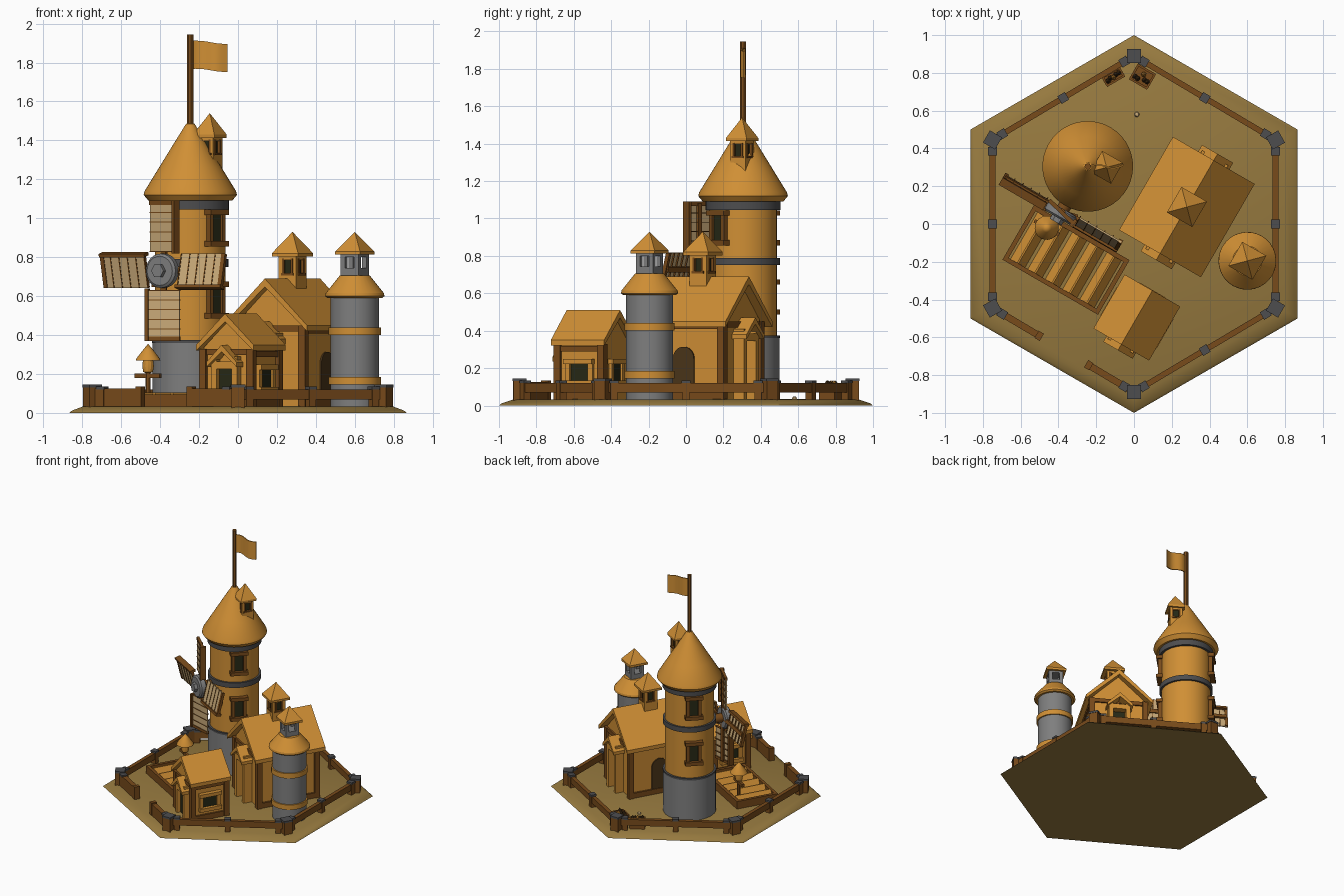
import bpy, bmesh, math, random
from mathutils import Matrix, Vector

if "Cube" in bpy.data.objects:
    bpy.data.objects.remove(bpy.data.objects["Cube"])

random.seed(3)

def material(name, r, g, b):
    m = bpy.data.materials.new(name)
    m.diffuse_color = (r, g, b, 1)
    m.use_nodes = True
    m.node_tree.nodes["Principled BSDF"].inputs["Base Color"].default_value = m.diffuse_color
    return m

ORANGE = material("warm ochre", 0.63, 0.275, 0.035)
BROWN = material("brown timber", 0.19, 0.07, 0.011)
SHADE = material("dark timber", 0.07, 0.035, 0.010)
EARTH = material("earth", 0.31, 0.195, 0.05)
GREY = material("stone grey", 0.21, 0.21, 0.21)
DARK = material("dark grey", 0.075, 0.075, 0.078)
CREAM = material("cream cloth", 0.58, 0.40, 0.19)
PANE = material("dark pane", 0.02, 0.022, 0.008)

def rot(deg, axis='Z'):
    return Matrix.Rotation(math.radians(deg), 4, axis)

def frame(x, y, z=0, deg=-30):
    return Matrix.Translation((x, y, z)) @ rot(deg)

I = Matrix()

def mesh(name, verts, faces, mat, M=I):
    bm = bmesh.new()
    vs = [bm.verts.new(v) for v in verts]
    for f in faces:
        bm.faces.new([vs[i] for i in f])
    bmesh.ops.remove_doubles(bm, verts=bm.verts, dist=1e-5)
    bmesh.ops.recalc_face_normals(bm, faces=bm.faces)
    me = bpy.data.meshes.new(name)
    bm.to_mesh(me)
    bm.free()
    me.materials.append(mat)
    ob = bpy.data.objects.new(name, me)
    ob.matrix_world = M
    bpy.context.collection.objects.link(ob)
    return ob

def prism(name, poly, y0, y1, mat, M=I):
    """Extrude an x-z outline along y."""
    n = len(poly)
    vs = [(x, y0, z) for x, z in poly] + [(x, y1, z) for x, z in poly]
    fs = [(i, (i + 1) % n, n + (i + 1) % n, n + i) for i in range(n)]
    return mesh(name, vs, fs + [tuple(range(n)), tuple(range(n, 2 * n))], mat, M)

def box(name, x0, x1, y0, y1, z0, z1, mat, M=I):
    return prism(name, [(x0, z0), (x1, z0), (x1, z1), (x0, z1)], y0, y1, mat, M)

def lathe(name, prof, n, mat, M=I, off=0):
    """Revolve an r-z profile; points on the axis become tips."""
    vs, rings = [], []
    for r, z in prof:
        if r == 0:
            rings.append([len(vs)] * n)
            vs.append((0, 0, z))
        else:
            rings.append(list(range(len(vs), len(vs) + n)))
            for k in range(n):
                a = 2 * math.pi * k / n + math.radians(off)
                vs.append((r * math.cos(a), r * math.sin(a), z))
    fs = []
    for a, b in zip(rings, rings[1:]):
        for k in range(n):
            q = [a[k], a[(k + 1) % n], b[(k + 1) % n], b[k]]
            fs.append(tuple(dict.fromkeys(q)))
    return mesh(name, vs, fs, mat, M)

def gable(name, w, y0, y1, eave, ridge, t, M):
    prism(name, [(-w, eave - t), (-w, eave), (0, ridge), (w, eave), (w, eave - t), (0, ridge - 1.4 * t)], y0, y1, ORANGE, M)

def window(name, w, z0, z1, M, trim=BROWN, t=0.012):
    """Window on a wall facing local +x at x = 0."""
    box(name + "_pane", -0.01, 0.006, -w, w, z0, z1, PANE, M)
    for s in (-1, 1):
        box(name + "_jamb", -0.01, 0.018, s * (w + t) - t, s * (w + t) + t, z0, z1, trim, M)
    for z in (z0, z1):
        box(name + "_sill", -0.02, 0.032, -w - 0.034, w + 0.034, z - 0.014, z + 0.014, trim, M)

def lantern(name, M, h, wall, roof_h, half, over, is_open=False):
    """Small square turret with corner posts and pyramid roof."""
    p = 0.013
    for sx in (-1, 1):
        for sy in (-1, 1):
            cx, cy = sx * (half - p), sy * (half - p)
            box(name + "_post", cx - p, cx + p, cy - p, cy + p, 0, h, wall, M)
    box(name + "_base", -half, half, -half, half, -0.06, h * 0.35, wall, M)
    box(name + "_head", -half, half, -half, half, h * 0.8, h, wall, M)
    if not is_open:
        q = half - 0.014
        box(name + "_panes", -q, q, -q, q, 0, h, PANE, M)
        for k in range(4):
            F = M @ rot(90 * k)
            for s in (-1, 1):
                box(name + "_trim", half - 0.012, half + 0.003, s * 0.026 - 0.006, s * 0.026 + 0.006, h * 0.3, h * 0.85, BROWN, F)
            box(name + "_trim_sill", half - 0.012, half + 0.006, -0.036, 0.036, h * 0.28, h * 0.36, BROWN, F)
    lathe(name + "_roof", [(0, h - 0.01), (over, h - 0.012), (over, h + 0.005), (0, h + roof_h)], 4, ORANGE, M, 45)

# ground plate
lathe("ground", [(0, 0), (1, 0), (0.985, 0.012), (0.92, 0.033), (0, 0.035)], 6, EARTH, off=30)

# round tower
T = frame(-0.245, 0.305)
lathe("tower_stone_base", [(0, 0.01), (0.195, 0.01), (0.195, 0.36), (0.18, 0.37)], 40, GREY, T)
lathe("tower_wall", [(0.182, 0.3), (0.182, 1.08)], 40, ORANGE, T)
lathe("tower_base_ring", [(0.18, 0.36), (0.198, 0.36), (0.198, 0.375), (0.18, 0.375)], 40, DARK, T)
lathe("tower_band", [(0.18, 0.75), (0.197, 0.75), (0.197, 0.79), (0.18, 0.79)], 40, DARK, T)
lathe("tower_top_band", [(0.18, 1.045), (0.2, 1.045), (0.2, 1.10), (0.18, 1.10)], 40, DARK, T)
lathe("tower_roof", [(0, 1.09), (0.215, 1.09), (0.24, 1.12), (0.235, 1.14), (0.16, 1.262), (0.08, 1.392), (0.022, 1.485), (0, 1.495)], 40, ORANGE, T)
for az in (-45, 135):
    for z in (0.5, 0.87):
        window("tower_window", 0.032, z, z + 0.16, frame(-0.245, 0.305, 0, az) @ Matrix.Translation((0.183, 0, 0)))
lantern("roof_dormer", frame(-0.145, 0.3, 1.285), 0.14, ORANGE, 0.115, 0.047, 0.09)

# flag
lathe("flag_pole", [(0, 1.4), (0.017, 1.4), (0.017, 1.945), (0, 1.945)], 8, BROWN, T)
N = 12
fv = []
for i in range(N + 1):
    u = i / N
    for z in (1.768, 1.912):
        for d in (-0.004, 0.004):
            fv.append((-0.235 + 0.182 * u, 0.305 + d + 0.01 * math.sin(u * 7), z - 0.015 * u + 0.003 * math.sin(u * 6)))
ff = [(0, 1, 3, 2), (4 * N, 4 * N + 1, 4 * N + 3, 4 * N + 2)]
for i in range(N):
    for a, b in ((0, 1), (1, 3), (3, 2), (2, 0)):
        ff.append((4 * i + a, 4 * i + b, 4 * i + 4 + b, 4 * i + 4 + a))
mesh("flag", fv, ff, ORANGE)

# windmill: hub faces the tower's local -y
H = T @ Matrix.Translation((0, 0, 0.73))
A = H @ rot(90, 'X')
lathe("hub_axle", [(0, 0.15), (0.035, 0.15), (0.035, 0.3), (0, 0.3)], 16, BROWN, A)
lathe("hub_disc", [(0, 0.26), (0.075, 0.26), (0.088, 0.27), (0.088, 0.305), (0.075, 0.315), (0, 0.315)], 24, GREY, A)
lathe("hub_nut", [(0, 0.3), (0.036, 0.3), (0.036, 0.34), (0, 0.34)], 6, GREY, A)
for k in range(4):
    B = H @ Matrix.Translation((0, -0.28, 0)) @ rot(90 * k, 'Y') @ rot(-14, 'X')
    box("blade_spar", 0.03, 0.35, 0.003, 0.02, -0.014, 0.014, BROWN, B)
    box("blade_sail", 0.1, 0.355, -0.005, 0.004, -0.08, 0.09, CREAM, B)
    # deep board along the leading edge, slats behind the cloth
    box("blade_leading_board", 0.09, 0.36, -0.018, 0.026, -0.094, -0.076, BROWN, B)
    box("blade_end", 0.338, 0.36, -0.009, 0.012, -0.085, 0.09, BROWN, B)
    for x in (0.1, 0.15, 0.2, 0.25, 0.3):
        box("blade_batten", x - 0.0025, x + 0.0025, -0.008, 0.012, -0.08, 0.09, BROWN, B)

def house(name, M, w, l, eave, ridge, rw, rl, ends, pw, ph, pd):
    """Gabled house with timber corners and small porch gables."""
    top = ridge - 0.04
    s = (ridge - eave) / rw
    wt = top - s * w
    prism(name + "_walls", [(-w, 0.01), (w, 0.01), (w, wt), (0, top), (-w, wt)], -l, l, ORANGE, M)
    gable(name + "_roof", rw, -rl, rl, eave, ridge, 0.03, M)
    for sx in (-1, 1):
        box(name + "_sill_beam", sx * w - 0.015, sx * w + 0.015, -l, l, 0.03, 0.075, BROWN, M)
        box(name + "_eave_beam", sx * w - 0.013, sx * w + 0.013, -l, l, wt - 0.05, wt - 0.02, BROWN, M)
        for sy in (-1, 1):
            box(name + "_corner_post", sx * w - 0.02, sx * w + 0.02, sy * l - 0.02, sy * l + 0.02, 0.01, wt - 0.01, BROWN, M)
    for e in ends:
        E = M @ rot(0 if e < 0 else 180)
        box(name + "_tie_beam", -w, w, -l - 0.013, -l, wt - 0.04, wt - 0.01, BROWN, E)
        gable(name + "_porch_roof", pw, -pd, -l + 0.03, ph - 0.09, ph, 0.025, E)
        d = pw * 0.48
        box(name + "_door", -d, d, -l - 0.012, -l, 0.03, ph - 0.12, PANE, E)
        for sx in (-1, 1):
            box(name + "_door_post", sx * (d + 0.018) - 0.016, sx * (d + 0.018) + 0.016, -pd + 0.025, -l, 0.03, ph - 0.06, ORANGE, E)
        box(name + "_door_lintel", -d - 0.03, d + 0.03, -pd + 0.025, -l, ph - 0.125, ph - 0.085, ORANGE, E)

# barn with roof turret and arched side doors
BARN = frame(0.28, 0.09)
house("barn", BARN, 0.2, 0.235, 0.45, 0.69, 0.25, 0.285, (-1, 1), 0.095, 0.47, 0.325)
lantern("barn_turret", frame(0.28, 0.09, 0.665), 0.15, ORANGE, 0.115, 0.052, 0.11)
arch = [(0.065 * math.cos(math.radians(a)), 0.25 + 0.065 * math.sin(math.radians(a))) for a in range(0, 181, 20)]
for d in (90, -90):
    prism("barn_side_door", arch + [(-0.065, 0.05), (0.065, 0.05)], -0.209, -0.19, SHADE, BARN @ rot(d))

# cottage with porch and side windows
COT = frame(0.015, -0.495)
house("cottage", COT, 0.14, 0.135, 0.35, 0.51, 0.17, 0.165, (-1,), 0.09, 0.35, 0.2)
for d in (0, 180):
    window("cottage_window", 0.055, 0.12, 0.235, COT @ rot(d) @ Matrix.Translation((0.141, 0, 0)), ORANGE, 0.015)
window("cottage_back_window", 0.045, 0.12, 0.235, COT @ rot(90) @ Matrix.Translation((0.136, 0, 0)), ORANGE)

# silo
S = frame(0.60, -0.195)
lathe("silo_wall", [(0, 0.01), (0.125, 0.01), (0.125, 0.61), (0, 0.61)], 32, GREY, S)
for z in (0.145, 0.4):
    lathe("silo_ring", [(0.12, z), (0.135, z), (0.135, z + 0.04), (0.12, z + 0.04)], 32, ORANGE, S)
lathe("silo_roof", [(0, 0.59), (0.14, 0.59), (0.153, 0.6), (0.15, 0.615), (0.078, 0.705), (0, 0.708)], 32, ORANGE, S)
lantern("silo_lantern", frame(0.60, -0.195, 0.70), 0.125, GREY, 0.105, 0.053, 0.104, True)

# vegetable bed with furrows
G = frame(-0.36, -0.19)
for s in (-1, 1):
    box("bed_side_board", -0.292, 0.292, s * 0.155 - 0.012, s * 0.155 + 0.012, 0.01, 0.095, BROWN, G)
    box("bed_end_board", s * 0.28 - 0.012, s * 0.28 + 0.012, -0.155, 0.155, 0.01, 0.095, BROWN, G)
for i in range(5):
    x = -0.212 + 0.106 * i
    prism("furrow", [(x - 0.052, 0.02), (x + 0.052, 0.02), (x + 0.004, 0.105), (x - 0.004, 0.105)], -0.143, 0.143, ORANGE, G)

# scarecrow
C = frame(-0.462, -0.02)
lathe("scarecrow_post", [(0, 0.03), (0.014, 0.03), (0.014, 0.22), (0, 0.22)], 8, BROWN, C)
box("scarecrow_arms", -0.075, 0.075, -0.01, 0.01, 0.18, 0.203, BROWN, C)
lathe("scarecrow_head", [(0, 0.2), (0.025, 0.21), (0.03, 0.24), (0.025, 0.28), (0, 0.28)], 12, ORANGE, C)
lathe("scarecrow_hat", [(0, 0.268), (0.064, 0.268), (0.06, 0.28), (0.025, 0.325), (0, 0.355)], 20, ORANGE, C)

# fence around the hexagon with a gate gap at the front left
corners = [Vector((0.865 * math.cos(math.radians(a)), 0.89 * math.sin(math.radians(a)), 0)) for a in range(30, 390, 60)]

def post(p, h, top, deg):
    M = frame(p.x, p.y, 0, deg)
    box("fence_post", -h, h, -h, h, 0.01, top - 0.015, BROWN, M)
    box("fence_post_cap", -h - 0.003, h + 0.003, -h - 0.003, h + 0.003, top - 0.015, top, DARK, M)

for i, a in enumerate(corners):
    b = corners[(i + 1) % 6]
    d = b - a
    L = d.length
    ang = math.degrees(math.atan2(d.y, d.x))
    M = frame(a.x, a.y, 0, ang)
    post(a, 0.034, 0.145, ang - 30)
    for x in (0.06, L - 0.06):
        post(a + d * x / L, 0.02, 0.135, ang)
    if i == 3:
        for x0, x1 in ((0, 0.33 * L), (0.68 * L, L)):
            box("gate_wall", x0, x1, -0.018, 0.018, 0.03, 0.125, BROWN, M)
        for x in (0.33 * L, 0.68 * L):
            box("gate_post", x - 0.016, x + 0.016, -0.022, 0.022, 0.02, 0.135, BROWN, M)
    else:
        box("fence_rail", 0, L, -0.015, 0.015, 0.07, 0.12, BROWN, M)
        post(a + d / 2, 0.02, 0.135, ang)

# crates of produce by the back corner, and a pebble
for x, y, deg, w in ((-0.11, 0.78, 30, 0.025), (0.045, 0.78, -30, 0.042)):
    K = frame(x, y, 0, deg)
    for s in (-1, 1):
        box("crate_side", -0.055, 0.055, s * w - 0.006, s * w + 0.006, 0.03, 0.11, BROWN, K)
        box("crate_end", s * 0.05 - 0.006, s * 0.05 + 0.006, -w, w, 0.03, 0.11, BROWN, K)
    box("crate_floor", -0.05, 0.05, -w, w, 0.03, 0.08, BROWN, K)
    for j in range(5):
        P = K @ Matrix.Translation((-0.036 + 0.018 * j, random.uniform(-0.5, 0.5) * w, 0.1))
        lathe("produce", [(0, -0.014), (0.014, 0), (0.01, 0.02), (0, 0.035)], 7, ORANGE if j == 2 else SHADE, P)
lathe("pebble", [(0, 0.03), (0.014, 0.034), (0.01, 0.046), (0, 0.05)], 8, CREAM, frame(0.015, 0.58))

# smooth the round parts, keeping edges sharp
bpy.ops.object.select_all(action='SELECT')
bpy.context.view_layer.objects.active = bpy.data.objects["tower_wall"]
bpy.ops.object.shade_smooth_by_angle(angle=math.radians(25))
